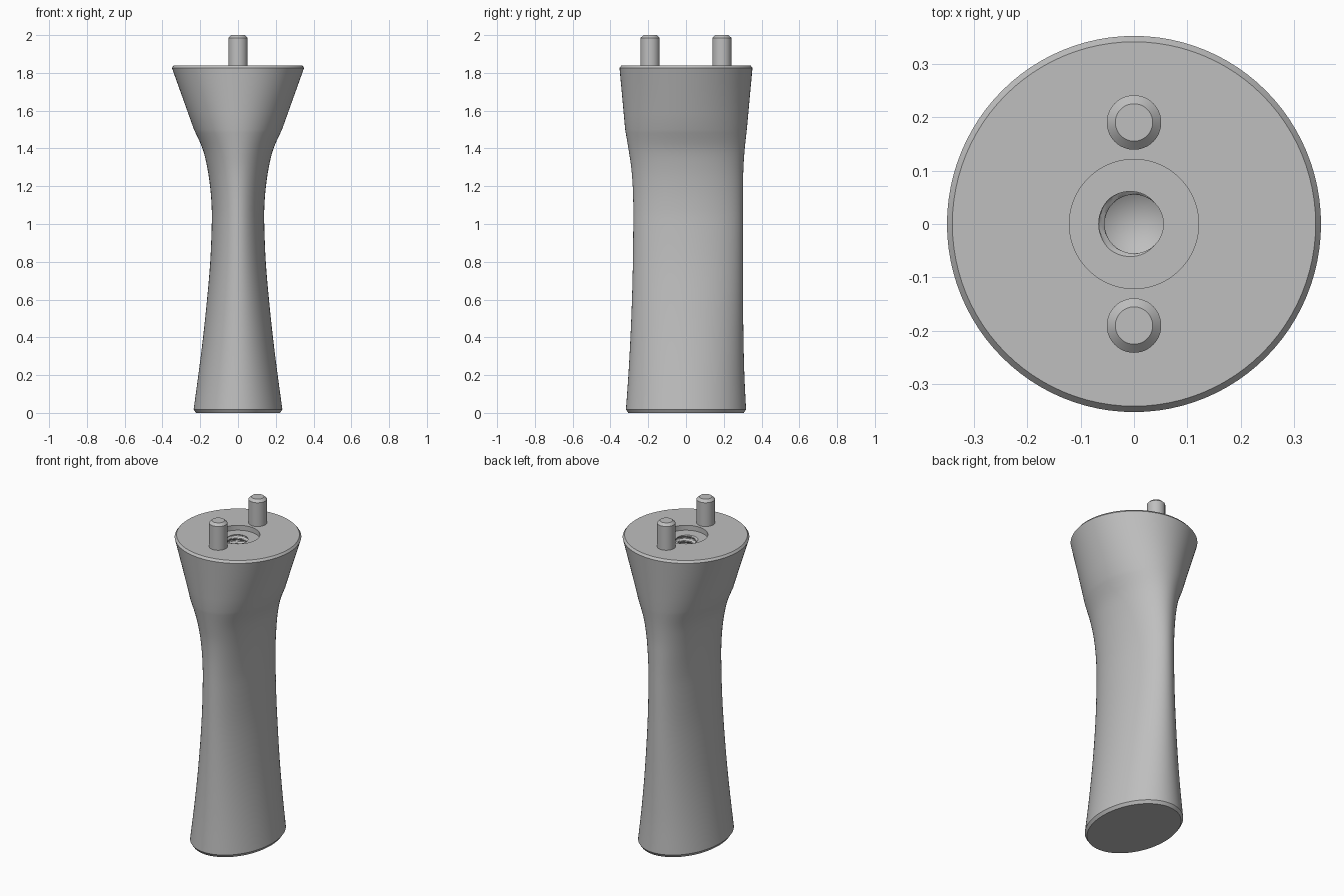
import bpy, bmesh, math

if "Cube" in bpy.data.objects:
    bpy.data.objects.remove(bpy.data.objects["Cube"])

SEG = 96
TAU = math.tau

steel = bpy.data.materials.new("plain grey")
steel.diffuse_color = (0.52, 0.52, 0.52, 1)
steel.use_nodes = True
steel.node_tree.nodes["Principled BSDF"].inputs["Base Color"].default_value = steel.diffuse_color


def ring(bm, z, rx, ry, cy=0.0, seg=SEG):
    return [bm.verts.new((rx * math.cos(TAU * i / seg), cy + ry * math.sin(TAU * i / seg), z))
            for i in range(seg)]


def bridge(bm, a, b):
    n = len(a)
    for i in range(n):
        j = (i + 1) % n
        bm.faces.new((a[i], a[j], b[j], b[i]))


def tip(bm, loop, z):
    v = bm.verts.new((0, 0, z))
    for i in range(len(loop)):
        bm.faces.new((loop[i], loop[(i + 1) % len(loop)], v))


def finish(name, bm):
    bmesh.ops.recalc_face_normals(bm, faces=bm.faces)
    mesh = bpy.data.meshes.new(name)
    bm.to_mesh(mesh)
    bm.free()
    mesh.materials.append(steel)
    ob = bpy.data.objects.new(name, mesh)
    bpy.context.collection.objects.link(ob)
    bpy.ops.object.select_all(action='DESELECT')
    bpy.context.view_layer.objects.active = ob
    ob.select_set(True)
    bpy.ops.object.shade_smooth_by_angle(angle=math.radians(25))
    return ob


def smooth_rows(keys, steps):
    """Catmull-Rom rows through the key sections."""
    out = []
    for k in range(len(keys) - 1):
        p = [keys[max(0, min(len(keys) - 1, k + d))] for d in (-1, 0, 1, 2)]
        for s in range(steps):
            t = s / steps
            out.append([0.5 * (2 * b + (c - a) * t + (2 * a - 5 * b + 4 * c - d) * t * t
                               + (3 * b - a - 3 * c + d) * t ** 3) for a, b, c, d in zip(*p)])
    return out + [list(keys[-1])]


# Waisted oval handle: z, half width, half depth, y offset
grip = [(0.018, 0.235, 0.318, 0), (0.2, 0.210, 0.307, 0.002), (0.4, 0.185, 0.299, 0.005),
        (0.6, 0.164, 0.294, 0.008), (0.8, 0.147, 0.291, 0.010), (1.0, 0.139, 0.290, 0.011),
        (1.1, 0.140, 0.290, 0.011), (1.2, 0.148, 0.292, 0.010), (1.3, 0.163, 0.297, 0.007),
        (1.4, 0.188, 0.308, 0.003), (1.5, 0.233, 0.322, 0)]
bm = bmesh.new()
loops = [ring(bm, 0, 0.223, 0.306)]
bm.faces.new(loops[0])
loops += [ring(bm, *row) for row in smooth_rows(grip, 4)]

# Flared head blending from the oval to a round, chamfered rim
for t in (0.25, 0.5, 0.75, 1):
    loops.append(ring(bm, 1.5 + 0.327 * t, 0.233 + 0.117 * t, 0.322 + 0.030 * t))
loops.append(ring(bm, 1.84, 0.34, 0.341))

# Counterbore in the top face
FLOOR = 1.81
loops += [ring(bm, 1.84, 0.121, 0.121), ring(bm, FLOOR, 0.121, 0.121)]

# Threaded hole: helical wave in the wall radius
PITCH, DEPTH, ROWS = 0.032, 0.352, 110
for k in range(ROWS + 1):
    z = FLOOR - DEPTH * k / ROWS
    loop = ring(bm, z, 1, 1)
    for i, v in enumerate(loop):
        phase = ((FLOOR - z) / PITCH + i / SEG) % 1
        wave = min(1, max(0, 1.5 - abs(4 * phase - 2)))
        r = 0.055 + 0.011 * wave * min(1, (ROWS - k) / 10)
        v.co.x *= r
        v.co.y *= r
    loops.append(loop)
for a, b in zip(loops, loops[1:]):
    bridge(bm, a, b)
tip(bm, loops[-1], FLOOR - DEPTH - 0.035)
finish("handle_body", bm)

# Two chamfered locating pins
for side, name in ((-1, "front_pin"), (1, "back_pin")):
    bm = bmesh.new()
    y = 0.19 * side
    rows = [ring(bm, z, r, r, y, 48) for z, r in ((1.835, 0.051), (1.985, 0.051), (2.0, 0.035))]
    for a, b in zip(rows, rows[1:]):
        bridge(bm, a, b)
    bm.faces.new(rows[0])
    bm.faces.new(rows[-1])
    finish(name, bm)
